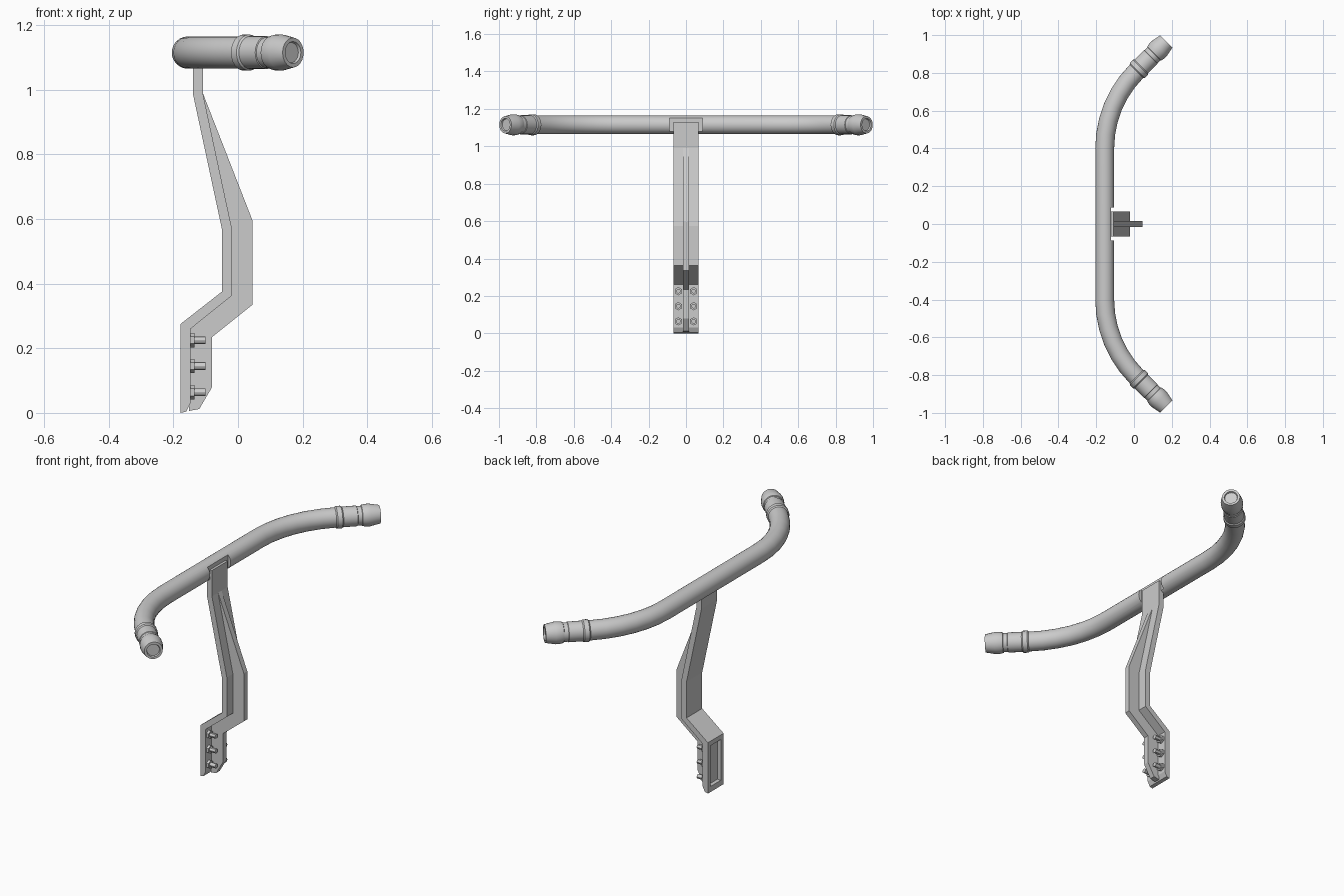
import bpy, bmesh
from math import sin, cos, pi, radians
from mathutils import Vector, Matrix

if "Cube" in bpy.data.objects:
    bpy.data.objects.remove(bpy.data.objects["Cube"])


def make_object(name, bm, smooth=False):
    bmesh.ops.recalc_face_normals(bm, faces=bm.faces)
    mesh = bpy.data.meshes.new(name)
    bm.to_mesh(mesh)
    bm.free()
    ob = bpy.data.objects.new(name, mesh)
    bpy.context.collection.objects.link(ob)
    if smooth:
        bpy.ops.object.select_all(action='DESELECT')
        ob.select_set(True)
        bpy.context.view_layer.objects.active = ob
        bpy.ops.object.shade_smooth_by_angle(angle=radians(30))
    return ob


def skin(name, rings, smooth=True):
    """Join rings of points into a capped skin."""
    bm = bmesh.new()
    loops = [[bm.verts.new(p) for p in ring] for ring in rings]
    n = len(loops[0])
    for a, b in zip(loops, loops[1:]):
        for i in range(n):
            j = (i + 1) % n
            bm.faces.new((a[i], a[j], b[j], b[i]))
    bm.faces.new(loops[0])
    bm.faces.new(loops[-1])
    return make_object(name, bm, smooth)


def plate(name, profile, half_width):
    """Extrude an xz profile across y."""
    return skin(name, [[(x, y, z) for x, z in profile]
                       for y in (-half_width, half_width)], False)


def cut_box(target, name, lo, hi):
    lo, hi = Vector(lo), Vector(hi)
    bm = bmesh.new()
    bmesh.ops.create_cube(bm, size=1, matrix=Matrix.Translation((lo + hi) / 2)
                          @ Matrix.Diagonal((*(hi - lo), 1)))
    cutter = make_object(name, bm)
    cutter.hide_render = True
    cutter.hide_viewport = True
    mod = target.modifiers.new("cut", 'BOOLEAN')
    mod.operation = 'DIFFERENCE'
    mod.solver = 'EXACT'
    mod.object = cutter


def ring(centre, direction, r, sides):
    d = Vector(direction).normalized()
    u = Vector((0, 0, 1)) if abs(d.z) < 0.9 else Vector((1, 0, 0))
    v = d.cross(u)
    return [Vector(centre) + r * (u * cos(2 * pi * i / sides) + v * sin(2 * pi * i / sides))
            for i in range(sides)]


def lathe(name, origin, direction, profile, sides):
    d = Vector(direction).normalized()
    return skin(name, [ring(Vector(origin) + d * t, d, r, sides) for t, r in profile])


# Handlebar: straight middle with a 45 degree bend at each side
BAR_X, BAR_Z, BEND_Y, BEND_R, TUBE_R = -0.155, 1.115, 0.4, 0.58, 0.05
bend = []
for i in range(7):
    a = radians(45) * i / 6
    bend.append((BAR_X + BEND_R * (1 - cos(a)), BEND_Y + BEND_R * sin(a), a))
path = [(x, -y, -a) for x, y, a in reversed(bend)] + bend
bar = skin("handlebar", [ring((x, y, BAR_Z), (sin(a), cos(a), 0), TUBE_R, 24)
                         for x, y, a in path])
cut_box(bar, "handlebar_notch_cutter", (-0.122, -0.088, 1.0), (-0.05, 0.088, 1.2))

# Grips: collar, sleeve, groove and tapered end with a shallow recess
grip_profile = [(-0.002, 0.05), (0.004, 0.056), (0.028, 0.056), (0.034, 0.051),
                (0.105, 0.051), (0.107, 0.048), (0.128, 0.048), (0.13, 0.052),
                (0.148, 0.056), (0.17, 0.056), (0.22, 0.046), (0.22, 0.034),
                (0.212, 0.031)]
ex, ey, ea = bend[-1]
for side, label in ((1, "left"), (-1, "right")):
    lathe("grip_" + label, (ex, side * ey, BAR_Z), (sin(ea), side * cos(ea), 0),
          grip_profile, 24)

# Stem: wide bent plate
stem = plate("stem_plate", [
    (-0.178, 0.0), (-0.16, 0.004), (-0.147, 0.03), (-0.147, 0.26), (-0.02, 0.362),
    (-0.02, 0.575), (-0.109, 0.99), (-0.109, 1.13), (-0.14, 1.13), (-0.14, 0.99),
    (-0.05, 0.57), (-0.05, 0.375), (-0.178, 0.275)], 0.067)
cut_box(stem, "stem_pocket_cutter", (-0.2, -0.043, 0.03), (-0.157, 0.043, 0.25))

# Stiffening rib along the front of the stem
plate("stem_rib", [
    (-0.152, 0.006), (-0.12, 0.012), (-0.08, 0.08), (-0.08, 0.235), (0.045, 0.335),
    (0.045, 0.595), (-0.109, 0.99), (-0.115, 0.99), (-0.03, 0.575), (-0.03, 0.368),
    (-0.152, 0.268)], 0.015)

# Mounting bolts: hexagonal nut and round shank
for y in (-0.041, 0.041):
    for i, z in enumerate((0.064, 0.145, 0.225)):
        tag = f"_{'right' if y < 0 else 'left'}_{i + 1}"
        lathe("nut" + tag, (-0.15, y, z), (1, 0, 0), [(0, 0.022), (0.016, 0.022)], 6)
        lathe("bolt" + tag, (-0.15, y, z), (1, 0, 0), [(0, 0.012), (0.049, 0.012)], 12)
